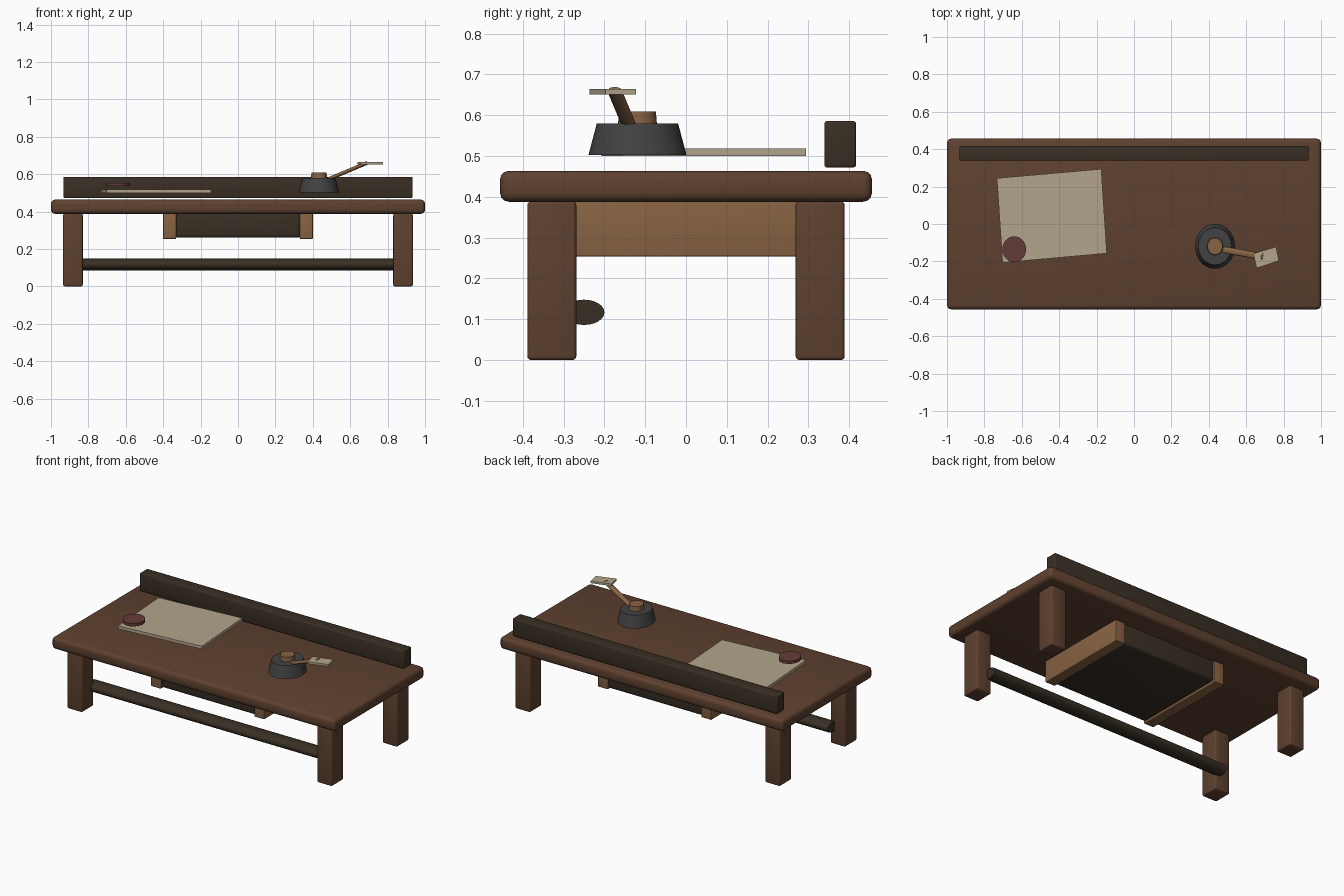
import bpy, bmesh, math
from mathutils import Vector, Matrix

if "Cube" in bpy.data.objects:
    bpy.data.objects.remove(bpy.data.objects["Cube"])


def material(name, rgb):
    def lin(c):
        c /= 255
        return c / 12.92 if c <= 0.04045 else ((c + 0.055) / 1.055) ** 2.4
    m = bpy.data.materials.new(name)
    m.diffuse_color = (*[lin(c) for c in rgb], 1)
    m.use_nodes = True
    m.node_tree.nodes["Principled BSDF"].inputs["Base Color"].default_value = m.diffuse_color
    return m


BROWN = material("brown_wood", (94, 65, 47))
LIGHT = material("light_wood", (136, 99, 67))
DARK = material("dark_wood", (57, 47, 36))
PAPER = material("parchment", (178, 165, 139))
GREY = material("dark_grey", (66, 66, 66))
RED = material("dull_red", (100, 60, 55))


def finish(bm, name, mat):
    bmesh.ops.recalc_face_normals(bm, faces=bm.faces)
    me = bpy.data.meshes.new(name)
    bm.to_mesh(me)
    bm.free()
    me.shade_smooth()
    me.set_sharp_from_angle(angle=math.radians(35))
    me.materials.append(mat)
    ob = bpy.data.objects.new(name, me)
    bpy.context.collection.objects.link(ob)
    return ob


def box(name, mat, x, y, z, bevel=0.0):
    """Box from (min, max) ranges, with rounded edges."""
    bm = bmesh.new()
    bmesh.ops.create_cube(bm, size=1)
    for v in bm.verts:
        v.co = [r[0] + (c + 0.5) * (r[1] - r[0]) for c, r in zip(v.co, (x, y, z))]
    if bevel:
        bmesh.ops.bevel(bm, geom=bm.edges[:], offset=bevel, segments=3,
                        profile=0.5, affect='EDGES', clamp_overlap=True)
    return finish(bm, name, mat)


def slab(name, mat, corners, z0, z1):
    """Flat plate extruded from a four-corner outline."""
    bm = bmesh.new()
    low = [bm.verts.new((x, y, z0)) for x, y in corners]
    face = bm.faces.new(low)
    up = bmesh.ops.extrude_face_region(bm, geom=[face], use_keep_orig=True)
    for v in up['geom']:
        if isinstance(v, bmesh.types.BMVert):
            v.co.z = z1
    return finish(bm, name, mat)


def disc(name, mat, cx, cy, rx, ry, z0, z1, taper=1.0):
    """Upright elliptical cylinder or cone section."""
    bm = bmesh.new()
    bmesh.ops.create_cone(bm, cap_ends=True, segments=32, radius1=1,
                          radius2=taper, depth=1)
    for v in bm.verts:
        v.co = (cx + v.co.x * rx, cy + v.co.y * ry, z0 + (v.co.z + 0.5) * (z1 - z0))
    return finish(bm, name, mat)


def rod(name, mat, a, b, ry, rz):
    """Elliptical rod running from a to b."""
    a, b = Vector(a), Vector(b)
    d = (b - a).normalized()
    side = Vector((0, 0, 1)).cross(d).normalized()
    up = d.cross(side)
    bm = bmesh.new()
    bmesh.ops.create_cone(bm, cap_ends=True, segments=24, radius1=1, radius2=1, depth=1)
    for v in bm.verts:
        v.co = a.lerp(b, v.co.z + 0.5) + side * v.co.x * ry + up * v.co.y * rz
    return finish(bm, name, mat)


# Table: top, four legs, foot rail
box("table_top", BROWN, (-1, 1), (-0.456, 0.456), (0.388, 0.464), 0.022)
for sx, side in ((-1, "left"), (1, "right")):
    xs = sorted((sx * 0.83, sx * 0.935))
    for sy, end in ((-1, "front"), (1, "back")):
        box(f"{end}_{side}_leg", BROWN, xs, sorted((sy * 0.269, sy * 0.389)),
            (0, 0.389), 0.009)
    # Drawer runners
    box(f"{side}_drawer_runner", LIGHT, sorted((sx * 0.33, sx * 0.4)),
        (-0.307, 0.317), (0.254, 0.395), 0.004)
rod("foot_rail", DARK, (-0.86, -0.25, 0.117), (0.86, -0.25, 0.117), 0.05, 0.031)

# Drawer box between the runners, ledge along the back
box("drawer", DARK, (-0.333, 0.333), (-0.3, 0.312), (0.26, 0.4), 0.016)
box("back_ledge", DARK, (-0.934, 0.934), (0.339, 0.417), (0.472, 0.586), 0.007)

# Parchment stack and seal
slab("parchment_stack", PAPER,
     [(-0.703, -0.207), (-0.145, -0.157), (-0.175, 0.294), (-0.733, 0.245)], 0.5, 0.519)
disc("wax_seal", RED, -0.64, -0.135, 0.063, 0.069, 0.536, 0.554)

# Inkwell with stopper and quill
disc("inkwell", GREY, 0.433, -0.119, 0.107, 0.12, 0.503, 0.58, 0.83)
disc("inkwell_neck", LIGHT, 0.433, -0.119, 0.043, 0.048, 0.575, 0.609, 0.94)
rod("quill_shaft", LIGHT, (0.48, -0.138, 0.572), (0.69, -0.175, 0.66), 0.018, 0.010)
slab("quill_vane", PAPER,
     [(0.655, -0.236), (0.775, -0.197), (0.76, -0.122), (0.638, -0.158)], 0.651, 0.664)
